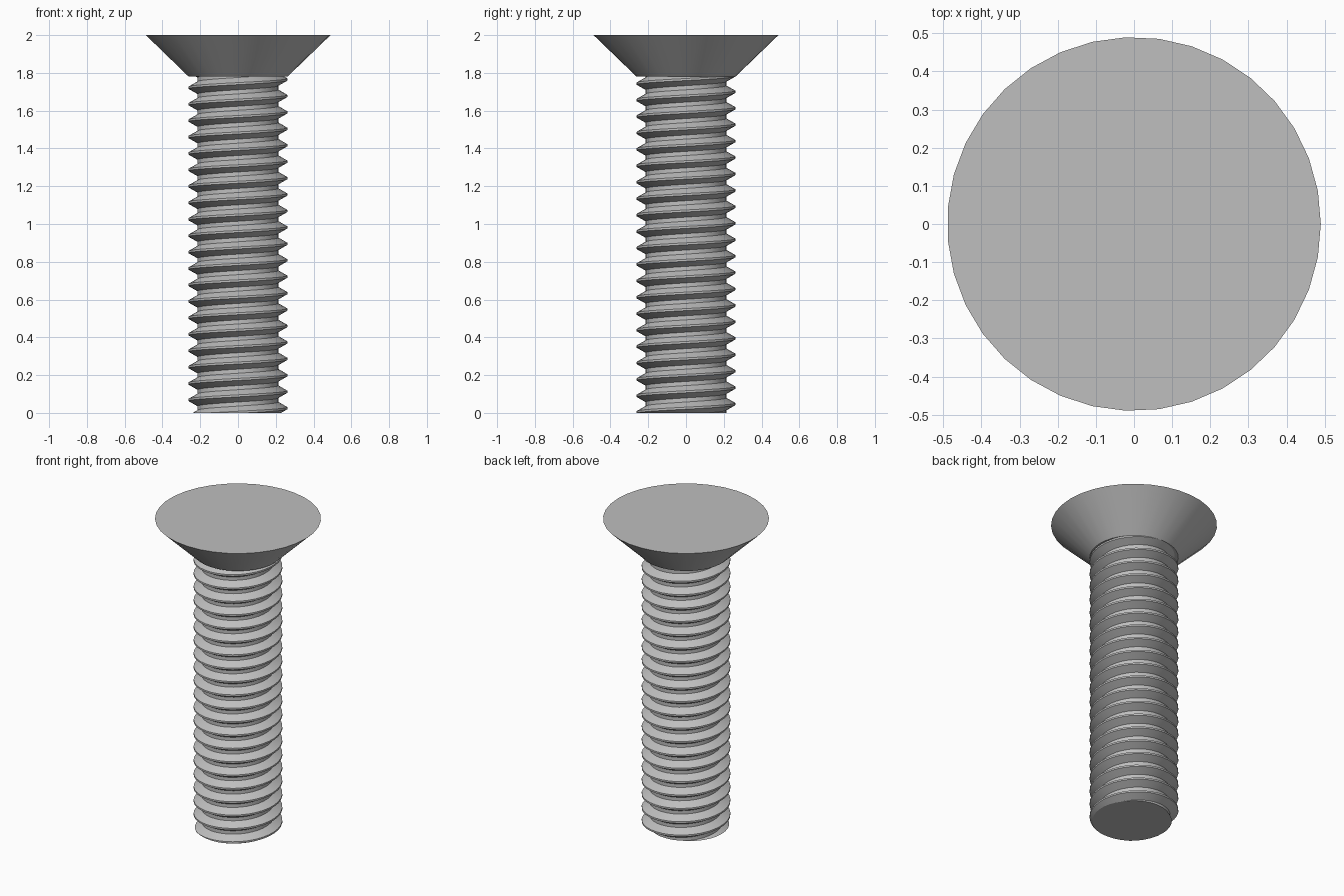
import bpy, bmesh, math
from mathutils import Vector

cube = bpy.data.objects.get("Cube")
if cube:
    bpy.data.objects.remove(cube, do_unlink=True)

SIDES = 35
PITCH = 0.087
CREST, ROOT = 0.262, 0.214
NECK, TOP, HEAD = 1.78, 2.0, 0.49
CREST_Z = 0.025          # crest height on the +x side

steel = bpy.data.materials.new("grey steel")
steel.use_nodes = True
colour = (0.52, 0.52, 0.52, 1)
steel.diffuse_color = colour
steel.node_tree.nodes["Principled BSDF"].inputs["Base Color"].default_value = colour


def finish(bm, name):
    bmesh.ops.recalc_face_normals(bm, faces=bm.faces)
    mesh = bpy.data.meshes.new(name)
    bm.to_mesh(mesh)
    bm.free()
    mesh.materials.append(steel)
    obj = bpy.data.objects.new(name, mesh)
    bpy.context.collection.objects.link(obj)
    bpy.ops.object.select_all(action='DESELECT')
    obj.select_set(True)
    bpy.context.view_layer.objects.active = obj
    bpy.ops.object.shade_smooth_by_angle(angle=math.radians(25))


# Countersunk head: a cone widening to a flat top
bm = bmesh.new()
rings = []
for r, z in ((CREST, NECK), (HEAD, TOP)):
    rings.append([bm.verts.new((r * math.cos(math.tau * i / SIDES),
                                r * math.sin(math.tau * i / SIDES), z))
                  for i in range(SIDES)])
for i in range(SIDES):
    j = (i + 1) % SIDES
    bm.faces.new((rings[0][i], rings[0][j], rings[1][j], rings[1][i]))
for ring in rings:
    bm.faces.new(ring)
finish(bm, "countersunk_head")

# Threaded shank: one pitch of the thread profile swept along a helix
profile = [(CREST, -1 / 16), (CREST, 1 / 16), (ROOT, 3 / 8),
           (ROOT, 5 / 8), (CREST, 15 / 16)]
bm = bmesh.new()
turns = int(NECK / PITCH) + 5
previous = None
for step in range(turns * SIDES + 1):
    angle = math.tau * step / SIDES
    base = CREST_Z + PITCH * (step / SIDES - 3)
    row = [bm.verts.new((r * math.cos(angle), r * math.sin(angle), base + PITCH * t))
           for r, t in profile]
    if previous:
        for k in range(len(profile) - 1):
            bm.faces.new((previous[k], row[k], row[k + 1], previous[k + 1]))
    previous = row
bmesh.ops.remove_doubles(bm, verts=bm.verts, dist=0.0005)

# Trim both ends square and cap them
for z, normal in ((0, -1), (NECK + 0.003, 1)):
    cut = bmesh.ops.bisect_plane(bm, geom=bm.verts[:] + bm.edges[:] + bm.faces[:],
                                 plane_co=Vector((0, 0, z)), plane_no=Vector((0, 0, normal)),
                                 clear_outer=True)
    rim = [e for e in cut["geom_cut"] if isinstance(e, bmesh.types.BMEdge)]
    bmesh.ops.holes_fill(bm, edges=rim, sides=0)
finish(bm, "threaded_shank")
